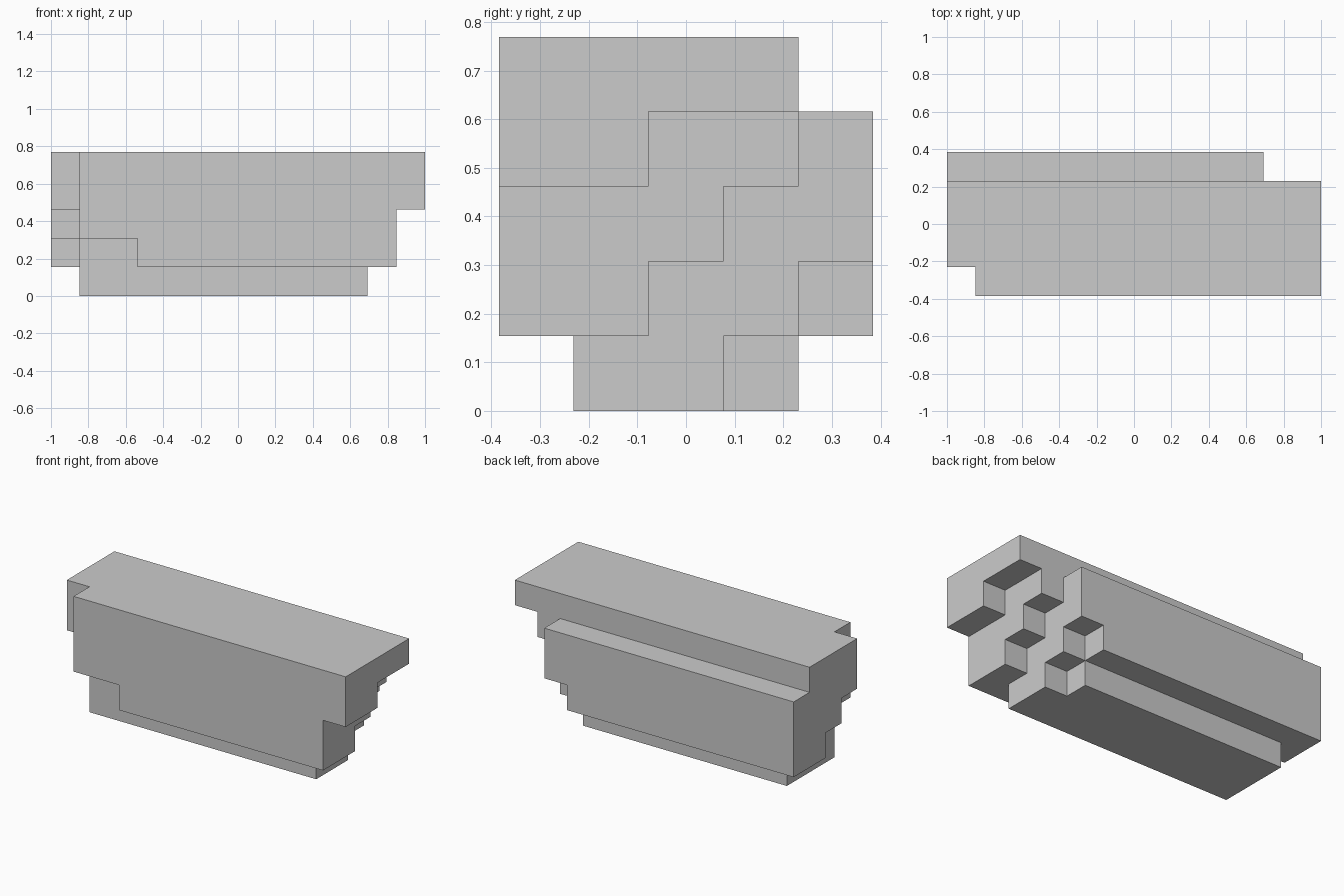
import bpy, bmesh
from mathutils import Vector

if "Cube" in bpy.data.objects:
    bpy.data.objects.remove(bpy.data.objects["Cube"])

U = 2 / 13  # one block

# Beam rows by layer (bottom to top): y row -> (first block, end block) along x
LAYERS = [
    {1: (1, 11), 2: (1, 11), 3: (1, 10)},
    {0: (3, 12), 1: (1, 12), 2: (1, 11), 3: (0, 11), 4: (0, 10)},
    {0: (1, 12), 1: (1, 12), 2: (0, 12), 3: (0, 11), 4: (0, 11)},
    {0: (1, 13), 1: (0, 13), 2: (0, 12), 3: (0, 12), 4: (0, 11)},
    {0: (1, 13), 1: (0, 13), 2: (0, 13), 3: (0, 13)},
]
cells = {(x, y, z) for z, rows in enumerate(LAYERS)
         for y, (a, b) in rows.items() for x in range(a, b)}

bm = bmesh.new()
verts = {}


def corner(p):
    if p not in verts:
        verts[p] = bm.verts.new(((p[0] - 6.5) * U, (p[1] - 2.5) * U, p[2] * U))
    return verts[p]


# Outer skin: a square wherever a block has no neighbour
for c in cells:
    for axis in range(3):
        for side in (0, 1):
            n = list(c)
            n[axis] += 2 * side - 1
            if tuple(n) in cells:
                continue
            quad = []
            for s, t in ((0, 0), (1, 0), (1, 1), (0, 1)):
                p = list(c)
                p[axis] += side
                p[(axis + 1) % 3] += s
                p[(axis + 2) % 3] += t
                quad.append(corner(tuple(p)))
            bm.faces.new(quad if side else quad[::-1])

# Merge flat areas into clean faces
bmesh.ops.dissolve_limit(bm, angle_limit=0.02, verts=bm.verts[:], edges=bm.edges[:])

mesh = bpy.data.meshes.new("stepped_beam")
bm.to_mesh(mesh)
bm.free()
bpy.context.collection.objects.link(bpy.data.objects.new("stepped_beam", mesh))
